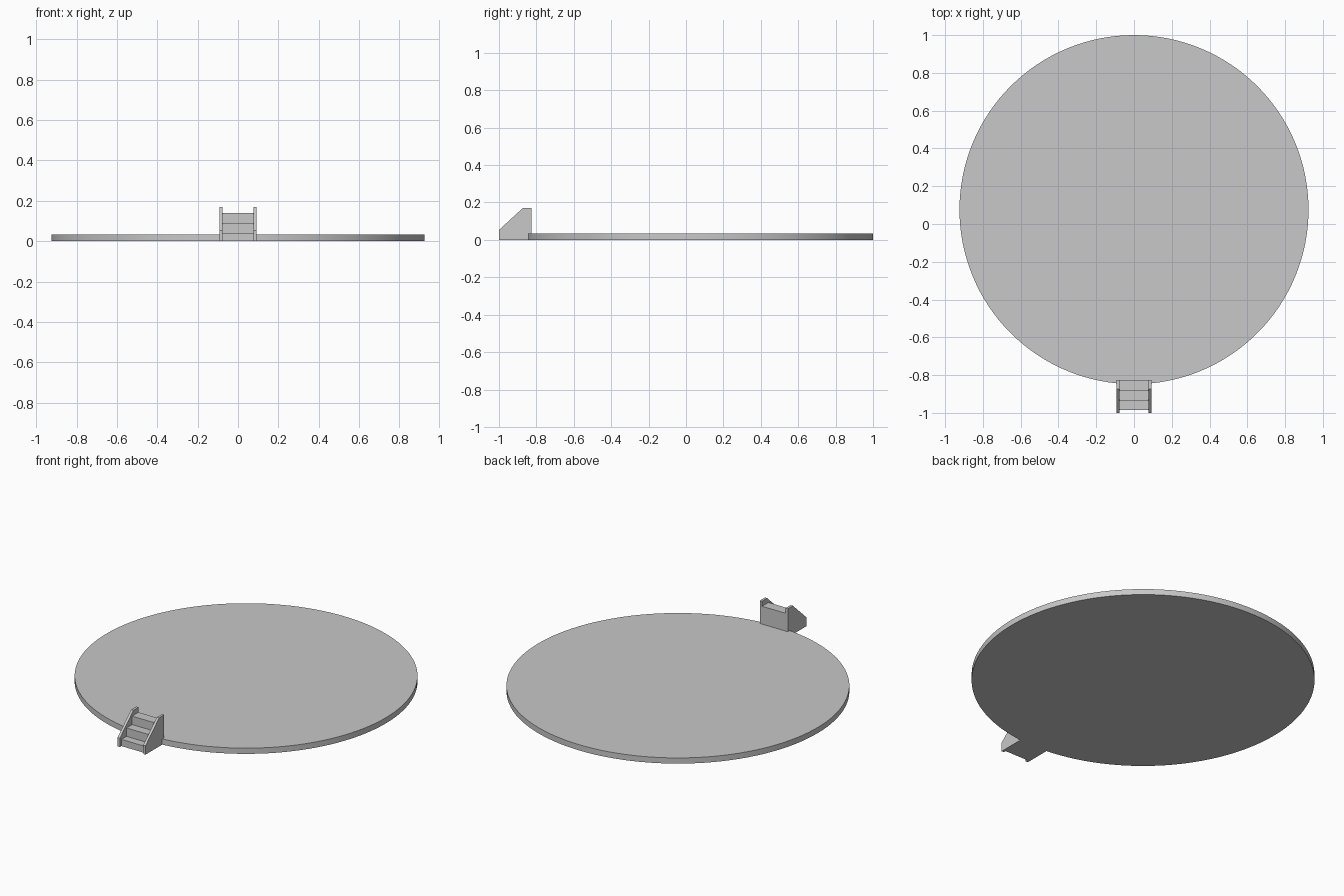
import bpy
import bmesh
import math

cube = bpy.data.objects.get("Cube")
if cube:
    bpy.data.objects.remove(cube, do_unlink=True)

# Single plain grey
grey = bpy.data.materials.new("light_grey")
grey.use_nodes = True
colour = (0.58, 0.58, 0.58, 1)
grey.diffuse_color = colour
grey.node_tree.nodes["Principled BSDF"].inputs["Base Color"].default_value = colour


def extrude_profile(name, profile, x0, x1):
    """Extrude a (y, z) outline along x."""
    bm = bmesh.new()
    face = bm.faces.new([bm.verts.new((x0, y, z)) for y, z in profile])
    result = bmesh.ops.extrude_face_region(bm, geom=[face])
    verts = [v for v in result["geom"] if isinstance(v, bmesh.types.BMVert)]
    bmesh.ops.translate(bm, verts=verts, vec=(x1 - x0, 0, 0))
    bmesh.ops.recalc_face_normals(bm, faces=bm.faces)
    mesh = bpy.data.meshes.new(name)
    bm.to_mesh(mesh)
    bm.free()
    mesh.materials.append(grey)
    obj = bpy.data.objects.new(name, mesh)
    bpy.context.collection.objects.link(obj)
    return obj


# Round platform
radius, height = 0.924, 0.034
bpy.ops.mesh.primitive_cylinder_add(vertices=128, radius=radius, depth=height,
                                    location=(0, 1 - radius, height / 2))
platform = bpy.context.object
platform.name = "round_platform"
platform.data.materials.append(grey)
bpy.ops.object.shade_smooth_by_angle(angle=math.radians(30))

# Three solid steps rising to the back
outer, inner, back = 0.092, 0.077, -0.825
treads = [(-0.985, 0.04), (-0.938, 0.09), (-0.885, 0.14)]
outline = [(treads[0][0], 0)]
for i, (front, top) in enumerate(treads):
    end = treads[i + 1][0] if i < 2 else back
    outline += [(front, top), (end, top)]
outline.append((back, 0))
extrude_profile("steps", outline, -inner, inner)

# Sloped side walls of the stair
wall = [(-1, 0), (-1, 0.053), (-0.873, 0.17), (back, 0.17), (back, 0)]
for side, sign in (("left", 1), ("right", -1)):
    extrude_profile(side + "_stair_wall", wall, sign * inner, sign * outer)
